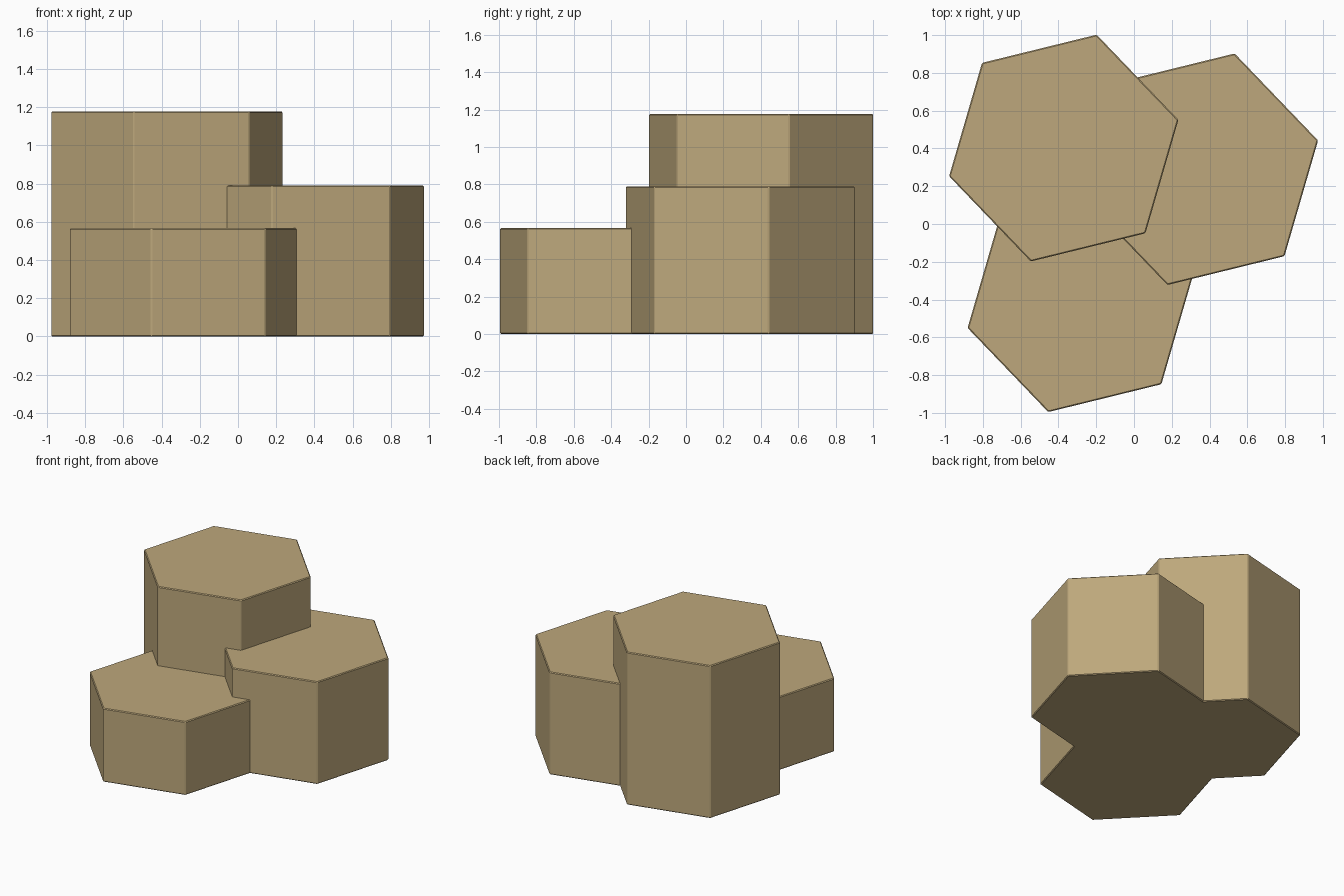
import bpy, math

if "Cube" in bpy.data.objects:
    bpy.data.objects.remove(bpy.data.objects["Cube"])

# One sandstone colour for everything
stone = bpy.data.materials.new("sandstone")
stone.diffuse_color = (0.51, 0.39, 0.20, 1)
stone.use_nodes = True
stone.node_tree.nodes["Principled BSDF"].inputs["Base Color"].default_value = stone.diffuse_color


def hex_column(name, x, y, radius, height):
    """Six-sided stone column standing on the ground, edges slightly worn."""
    turn = math.radians(13.8)
    ring = [(x + radius * math.cos(turn + i * math.pi / 3),
             y + radius * math.sin(turn + i * math.pi / 3)) for i in range(6)]
    verts = [(px, py, z) for z in (0, height) for px, py in ring]
    faces = [tuple(range(5, -1, -1)), tuple(range(6, 12))]
    faces += [(i, (i + 1) % 6, (i + 1) % 6 + 6, i + 6) for i in range(6)]
    mesh = bpy.data.meshes.new(name)
    mesh.from_pydata(verts, [], faces)
    mesh.materials.append(stone)
    obj = bpy.data.objects.new(name, mesh)
    bpy.context.collection.objects.link(obj)
    bevel = obj.modifiers.new("worn_edges", 'BEVEL')
    bevel.width = 0.006
    bevel.segments = 1


# Three overlapping columns of stepped height
hex_column("tall_column", -0.372, 0.402, 0.625, 1.177)
hex_column("middle_column", 0.355, 0.29, 0.638, 0.79)
hex_column("low_column", -0.282, -0.403, 0.617, 0.567)
